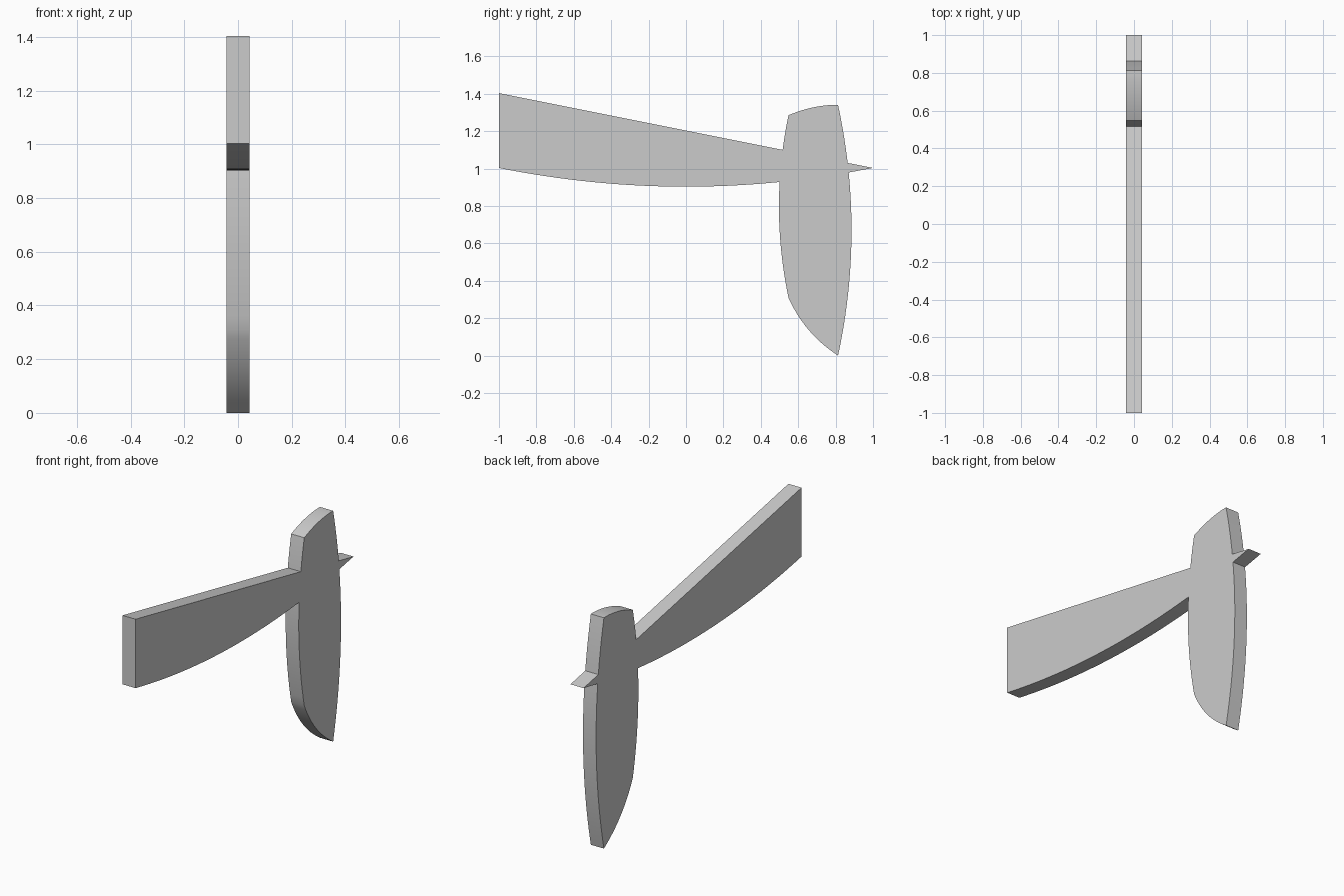
import bpy, bmesh

if "Cube" in bpy.data.objects:
    bpy.data.objects.remove(bpy.data.objects["Cube"])

HALF = 0.042  # half thickness along x


def samples(a, b, n):
    return [a + (b - a) * i / n for i in range(n + 1)]


def bezier(a, c, b, n=12):
    return [tuple((1 - t) ** 2 * p + 2 * t * (1 - t) * q + t * t * r
                  for p, q, r in zip(a, c, b)) for t in samples(0, 1, n)]


def belly(y):      # underside of the long arm
    return 0.903 + 0.1 * y * y


def back(z):       # bowed outer edge of the upright blade
    return 0.813 + 0.072 * (1 - ((z - 0.67) / 0.67) ** 2)


def front(z):      # bowed inner edge of the upright blade
    return 0.548 - 0.051 * (1 - ((z - 0.797) / 0.488) ** 2)


# Outline in (y, z), counter-clockwise from the wide end of the arm
outline = [(-1, 1.403)]
outline += [(y, belly(y)) for y in samples(-1, 0.501, 24)]
outline += [(front(z), z) for z in samples(0.92, 0.309, 12)]
outline += bezier((0.548, 0.309), (0.635, 0.115), (0.813, 0))[1:]
outline += [(back(z), z) for z in samples(0, 0.979, 18)][1:]
outline += [(1, 1.003)]                                       # small spike
outline += [(back(z), z) for z in samples(1.030, 1.34, 8)]
outline += bezier((0.813, 1.341), (0.68, 1.341), (0.548, 1.285))[1:]
outline += [(front(z), z) for z in samples(1.285, 1.100, 6)][1:]

# Extrude the outline into a flat slab
bm = bmesh.new()
face = bm.faces.new([bm.verts.new((-HALF, y, z)) for y, z in outline])
ext = bmesh.ops.extrude_face_region(bm, geom=[face], use_keep_orig=True)
bmesh.ops.translate(bm, vec=(2 * HALF, 0, 0),
                    verts=[v for v in ext["geom"] if isinstance(v, bmesh.types.BMVert)])
bmesh.ops.remove_doubles(bm, verts=bm.verts, dist=0.002)
bmesh.ops.recalc_face_normals(bm, faces=bm.faces)
mesh = bpy.data.meshes.new("blade_and_arm")
bm.to_mesh(mesh)
bm.free()

obj = bpy.data.objects.new("blade_and_arm", mesh)
bpy.context.collection.objects.link(obj)
bpy.context.view_layer.objects.active = obj
obj.select_set(True)
bpy.ops.object.shade_smooth_by_angle(angle=0.35)
